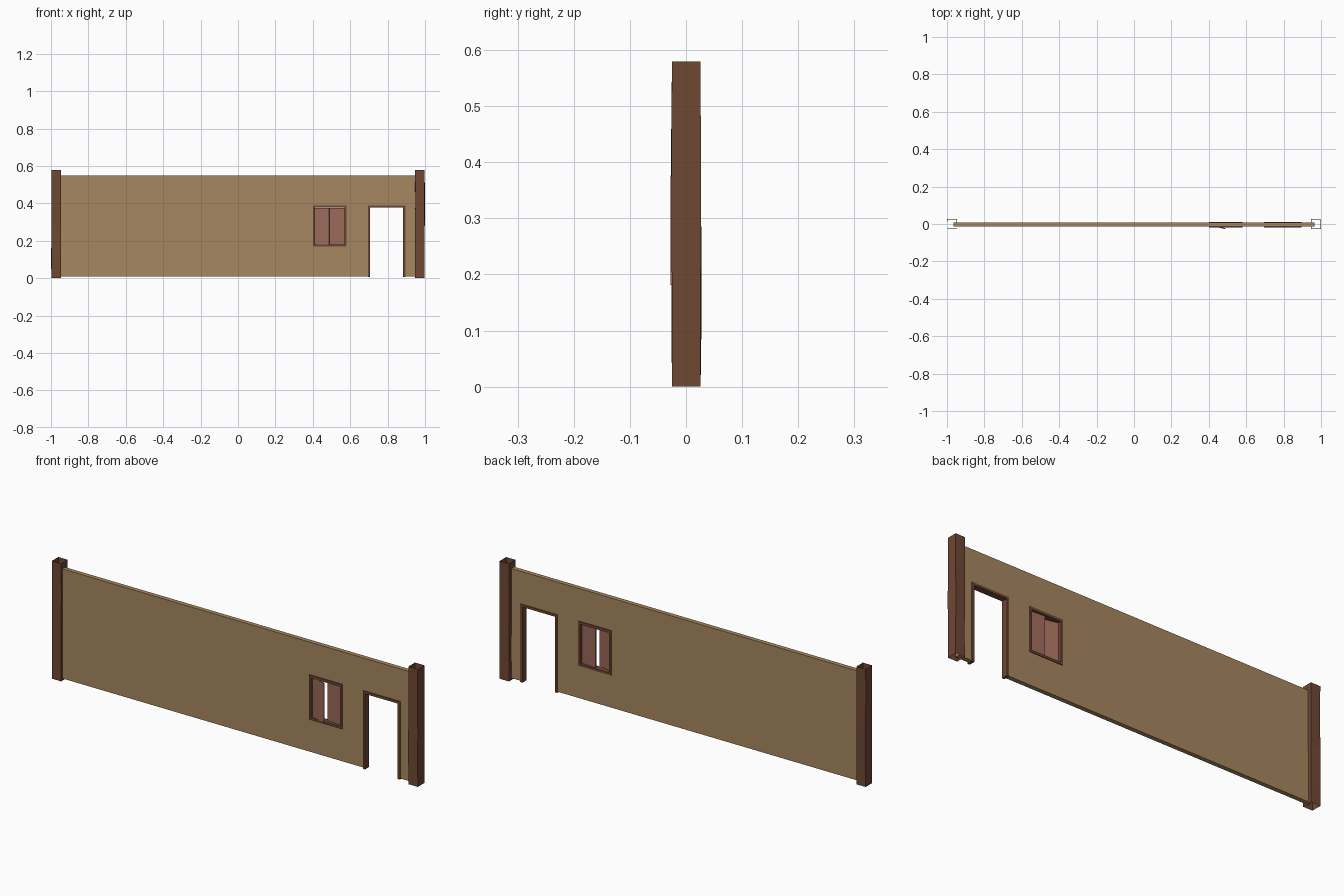
import bpy, bmesh, math, random
from mathutils import Vector, Matrix

if "Cube" in bpy.data.objects:
    bpy.data.objects.remove(bpy.data.objects["Cube"])

random.seed(4)


def material(name, rgb):
    m = bpy.data.materials.new(name)
    m.diffuse_color = (*rgb, 1)
    m.use_nodes = True
    m.node_tree.nodes["Principled BSDF"].inputs["Base Color"].default_value = m.diffuse_color
    return m


PLASTER = material("tan plaster", (0.38, 0.245, 0.115))
TIMBER = material("dark timber", (0.158, 0.065, 0.034))
SHUTTER = material("reddish shutter wood", (0.33, 0.142, 0.103))


def finish(bm, name, mat):
    bmesh.ops.recalc_face_normals(bm, faces=bm.faces[:])
    me = bpy.data.meshes.new(name)
    bm.to_mesh(me)
    bm.free()
    me.materials.append(mat)
    ob = bpy.data.objects.new(name, me)
    bpy.context.collection.objects.link(ob)
    return ob


def slab(name, xs, zs, is_hole, y0, y1, mat):
    """Upright slab made of grid cells, leaving out the holes, extruded in y."""
    bm = bmesh.new()
    for xa, xb in zip(xs, xs[1:]):
        for za, zb in zip(zs, zs[1:]):
            if not is_hole((xa + xb) / 2, (za + zb) / 2):
                bm.faces.new([bm.verts.new((x, y0, z)) for x, z in
                              ((xa, za), (xb, za), (xb, zb), (xa, zb))])
    bmesh.ops.remove_doubles(bm, verts=bm.verts[:], dist=1e-5)
    front = bm.faces[:]
    ext = bmesh.ops.extrude_face_region(bm, geom=front, use_keep_orig=True)
    moved = [g for g in ext["geom"] if isinstance(g, bmesh.types.BMVert)]
    bmesh.ops.translate(bm, verts=moved, vec=(0, y1 - y0, 0))
    return finish(bm, name, mat)


# Wall with door and window openings
WX0, WX1, WZ0, WZ1 = 0.405, 0.575, 0.175, 0.385
DX0, DX1, DZ1 = 0.70, 0.89, 0.385


def wall_hole(x, z):
    return (WX0 < x < WX1 and WZ0 < z < WZ1) or (DX0 < x < DX1 and z < DZ1)


slab("wall", [-0.965, WX0, WX1, DX0, DX1, 0.965], [0.01, WZ0, WZ1, 0.55],
     wall_hole, -0.014, 0.008, PLASTER)

# Window and door frames, standing slightly proud of both wall faces
slab("window_frame", [0.40, 0.411, 0.569, 0.58], [0.17, 0.181, 0.377, 0.39],
     lambda x, z: 0.411 < x < 0.569 and 0.181 < z < 0.377,
     -0.019, 0.012, TIMBER)
slab("door_frame", [0.694, 0.706, 0.883, 0.896], [0.006, 0.378, 0.39],
     lambda x, z: 0.706 < x < 0.883 and z < 0.378,
     -0.019, 0.012, TIMBER)


# Shutters, hinged on the outer edges and slightly ajar
def shutter(name, hinge_x, hinge_y, side, degrees):
    bm = bmesh.new()
    bmesh.ops.create_cube(bm, size=1)
    bmesh.ops.scale(bm, vec=(0.079, 0.005, 0.195), verts=bm.verts[:])
    bmesh.ops.translate(bm, vec=(side * 0.0395, 0, 0), verts=bm.verts[:])
    ob = finish(bm, name, SHUTTER)
    ob.location = (hinge_x, hinge_y, 0.279)
    ob.rotation_euler.z = math.radians(degrees)


shutter("shutter_left", 0.411, -0.006, 1, -14)
shutter("shutter_right", 0.569, -0.004, -1, -4)


# Corner posts: open square tubes with slightly uneven hewn sides
def post(name, x0, x1):
    bm = bmesh.new()
    rings = []
    for z in (0.0, 0.11, 0.28, 0.44, 0.58):
        j = 0.0018 if 0 < z < 0.5 else 0
        rings.append([bm.verts.new((x + random.uniform(-j, j),
                                    y + random.uniform(-j, j), z))
                      for x, y in ((x0, -0.025), (x1, -0.025),
                                   (x1, 0.026), (x0, 0.026))])
    for lo, hi in zip(rings, rings[1:]):
        for i in range(4):
            k = (i + 1) % 4
            bm.faces.new((lo[i], lo[k], hi[k], hi[i]))
    finish(bm, name, TIMBER)


post("post_left", -0.998, -0.947)
post("post_right", 0.947, 0.998)
